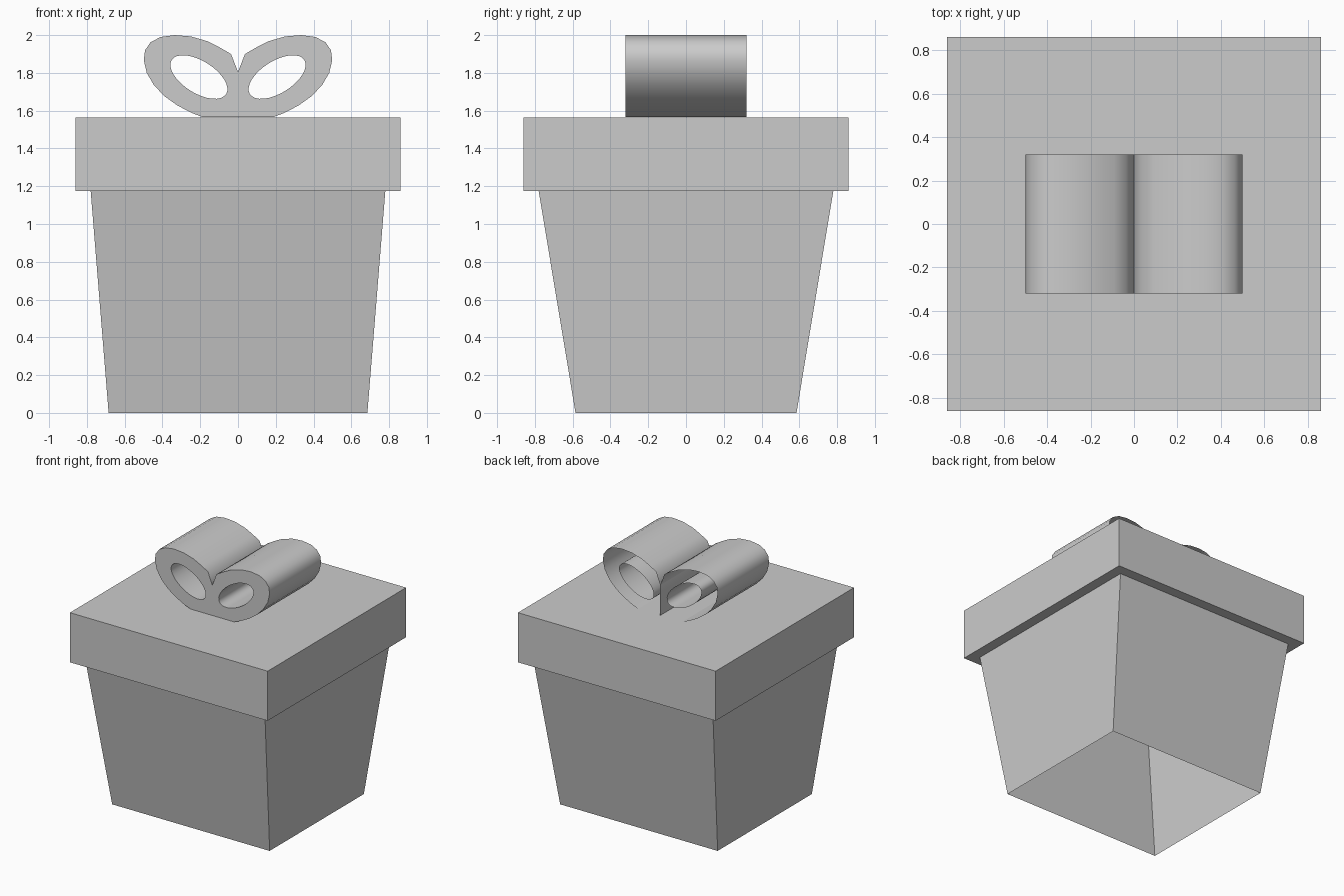
import bpy, bmesh, math

if "Cube" in bpy.data.objects:
    bpy.data.objects.remove(bpy.data.objects["Cube"])


def add_object(name, bm):
    mesh = bpy.data.meshes.new(name)
    bm.to_mesh(mesh)
    bm.free()
    ob = bpy.data.objects.new(name, mesh)
    bpy.context.collection.objects.link(ob)
    return ob


def stacked_box(name, levels, cap_top):
    """Open shell through rectangular sections (half x, half y, z)."""
    bm = bmesh.new()
    rings = [[bm.verts.new((sx * hx, sy * hy, z))
              for sx, sy in ((-1, -1), (1, -1), (1, 1), (-1, 1))]
             for hx, hy, z in levels]
    for a, b in zip(rings, rings[1:]):
        for i in range(4):
            j = (i + 1) % 4
            bm.faces.new((a[i], a[j], b[j], b[i]))
    if cap_top:
        bm.faces.new(rings[-1])
    return add_object(name, bm)


# Tapered box, open underneath
stacked_box("box_body", [(0.685, 0.585, 0), (0.78, 0.78, 1.175)], False)

# Overhanging lid with a flat lower rim
stacked_box("box_lid", [(0.78, 0.78, 1.175), (0.86, 0.86, 1.175),
                        (0.86, 0.86, 1.565)], True)

# Bow: one loop profile, capped at the front, open at the back, mirrored
outer = [(0, 1.567), (0.19, 1.567), (0.245, 1.588), (0.32, 1.627),
         (0.39, 1.677), (0.445, 1.735), (0.483, 1.80), (0.499, 1.868),
         (0.492, 1.92), (0.463, 1.962), (0.41, 1.99), (0.335, 2.0),
         (0.25, 1.993), (0.16, 1.967), (0.09, 1.931), (0.037, 1.90),
         (0, 1.805)]
tilt = math.radians(-32)
tilt = -tilt
hole = []
for k in range(32):
    t = 2 * math.pi * k / 32
    u, v = 0.17 * math.cos(t), 0.085 * math.sin(t)
    hole.append((0.207 + u * math.cos(tilt) - v * math.sin(tilt),
                 1.778 + u * math.sin(tilt) + v * math.cos(tilt)))

bm = bmesh.new()
front_edges = []
for loop, skip in ((outer, 0), (hole, None)):
    front = [bm.verts.new((x, -0.32, z)) for x, z in loop]
    back = [bm.verts.new((x, 0.32, z)) for x, z in loop]
    for i in range(len(loop)):
        j = (i + 1) % len(loop)
        front_edges.append(bm.edges.new((front[i], front[j])))
        if i != skip:  # the side resting on the lid stays open
            bm.faces.new((front[i], front[j], back[j], back[i]))
cap = bmesh.ops.triangle_fill(bm, edges=front_edges, use_beauty=True)
bmesh.ops.recalc_face_normals(bm, faces=bm.faces)
bm.normal_update()
cap_faces = [f for f in cap["geom"] if isinstance(f, bmesh.types.BMFace)]
if cap_faces and cap_faces[0].normal.y > 0:
    bmesh.ops.reverse_faces(bm, faces=bm.faces)
bow = add_object("bow", bm)
bpy.context.view_layer.objects.active = bow
bow.select_set(True)
bpy.ops.object.shade_smooth_by_angle(angle=math.radians(40))
mirror = bow.modifiers.new("mirror", 'MIRROR')
mirror.use_mirror_merge = False
